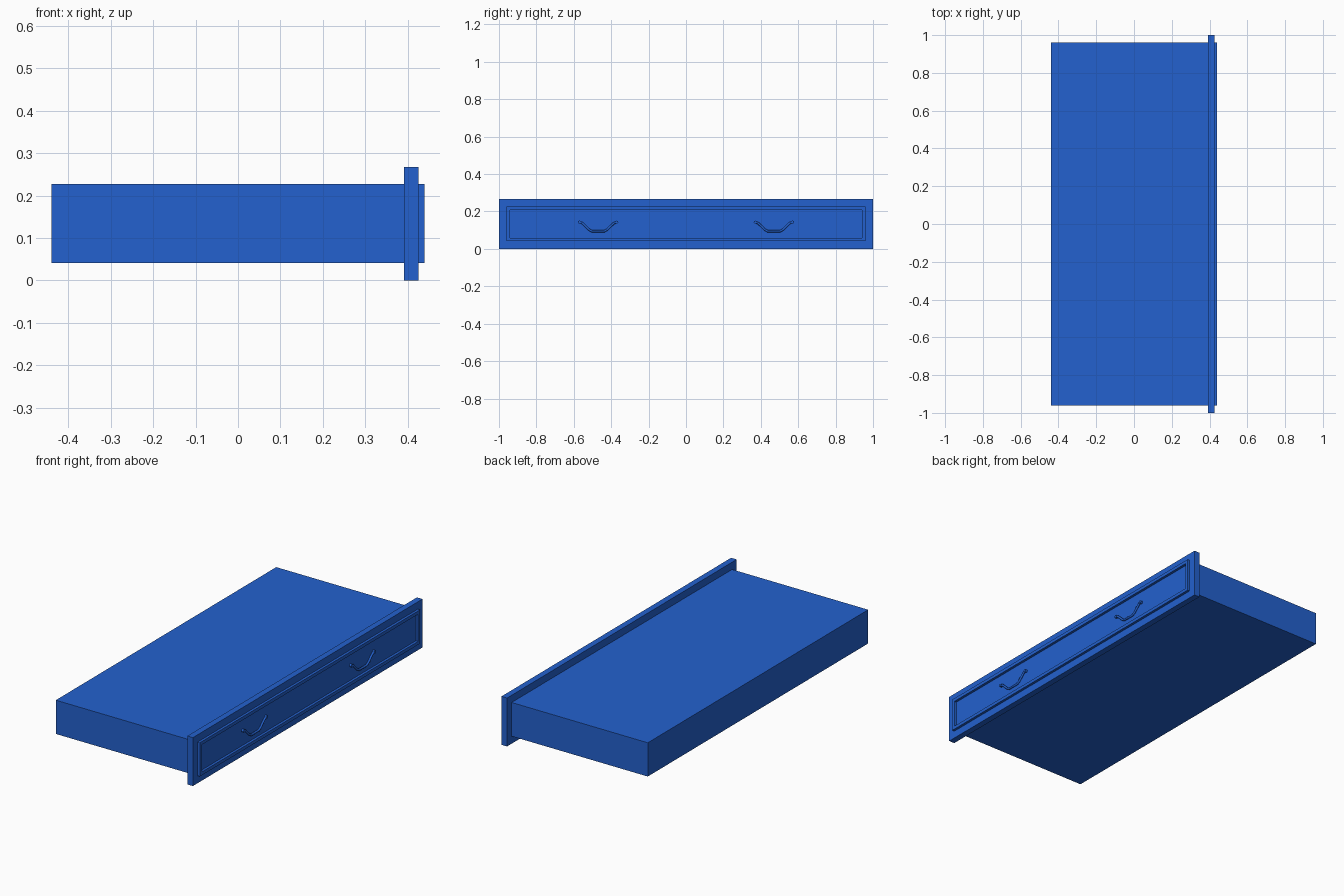
import bpy
import bmesh
from mathutils import Matrix, Vector

cube = bpy.data.objects.get("Cube")
if cube:
    bpy.data.objects.remove(cube, do_unlink=True)

blue = bpy.data.materials.new("blue_paint")
color = (0.017, 0.12, 0.62, 1)
blue.use_nodes = True
blue.diffuse_color = color
blue.node_tree.nodes["Principled BSDF"].inputs["Base Color"].default_value = color


def finish(name, bm):
    mesh = bpy.data.meshes.new(name)
    bm.to_mesh(mesh)
    bm.free()
    mesh.materials.append(blue)
    obj = bpy.data.objects.new(name, mesh)
    bpy.context.collection.objects.link(obj)
    return obj


def add_box(bm, lo, hi):
    lo, hi = Vector(lo), Vector(hi)
    matrix = Matrix.Translation((lo + hi) / 2) @ Matrix.Diagonal((*(hi - lo), 1))
    bmesh.ops.create_cube(bm, size=1, matrix=matrix)


def box(name, lo, hi):
    bm = bmesh.new()
    add_box(bm, lo, hi)
    return finish(name, bm)


HALF, LOW, HIGH = 0.96, 0.041, 0.227     # drawer box section
FACE, TIP, RIM = 0.425, 0.439, 0.018     # front face, rim front, rim width

# Drawer box with a back board set flush behind it
box("drawer_body", (-0.412, -HALF, LOW), (0.392, HALF, HIGH))
box("back_board", (-0.439, -HALF, LOW), (-0.412, HALF, HIGH))

# Wide front panel
box("front_panel", (0.391, -1, 0), (FACE, 1, 0.267))

# Raised rectangular rim on the front panel
bm = bmesh.new()
start = FACE - 0.005
for z in (LOW, HIGH - RIM):
    add_box(bm, (start, -HALF, z), (TIP, HALF, z + RIM))
for y in (-HALF, HALF - RIM):
    add_box(bm, (start, y, LOW + RIM), (TIP, y + RIM, HIGH - RIM))
finish("front_rim", bm)

# Drooping pull handles with round mounts
half_path = [(0.1, 0.143), (0.085, 0.138), (0.068, 0.122),
             (0.05, 0.104), (0.033, 0.094)]
path = [(-y, z) for y, z in half_path] + half_path[::-1]
for side, center in (("right", -0.47), ("left", 0.47)):
    curve = bpy.data.curves.new(side + "_handle", "CURVE")
    curve.dimensions = "3D"
    curve.bevel_depth = 0.006
    curve.bevel_resolution = 2
    curve.use_fill_caps = True
    spline = curve.splines.new("POLY")
    spline.points.add(len(path) - 1)
    for point, (y, z) in zip(spline.points, path):
        point.co = (0.432, center + y, z, 1)
    curve.materials.append(blue)
    handle = bpy.data.objects.new(side + "_handle", curve)
    bpy.context.collection.objects.link(handle)

    bm = bmesh.new()
    for y in (-0.1, 0.1):
        place = Matrix.Translation((0.43, center + y, 0.143))
        bmesh.ops.create_cone(bm, cap_ends=True, segments=12, radius1=0.008,
                              radius2=0.008, depth=0.016,
                              matrix=place @ Matrix.Rotation(1.5708, 4, "Y"))
    finish(side + "_handle_mounts", bm)
